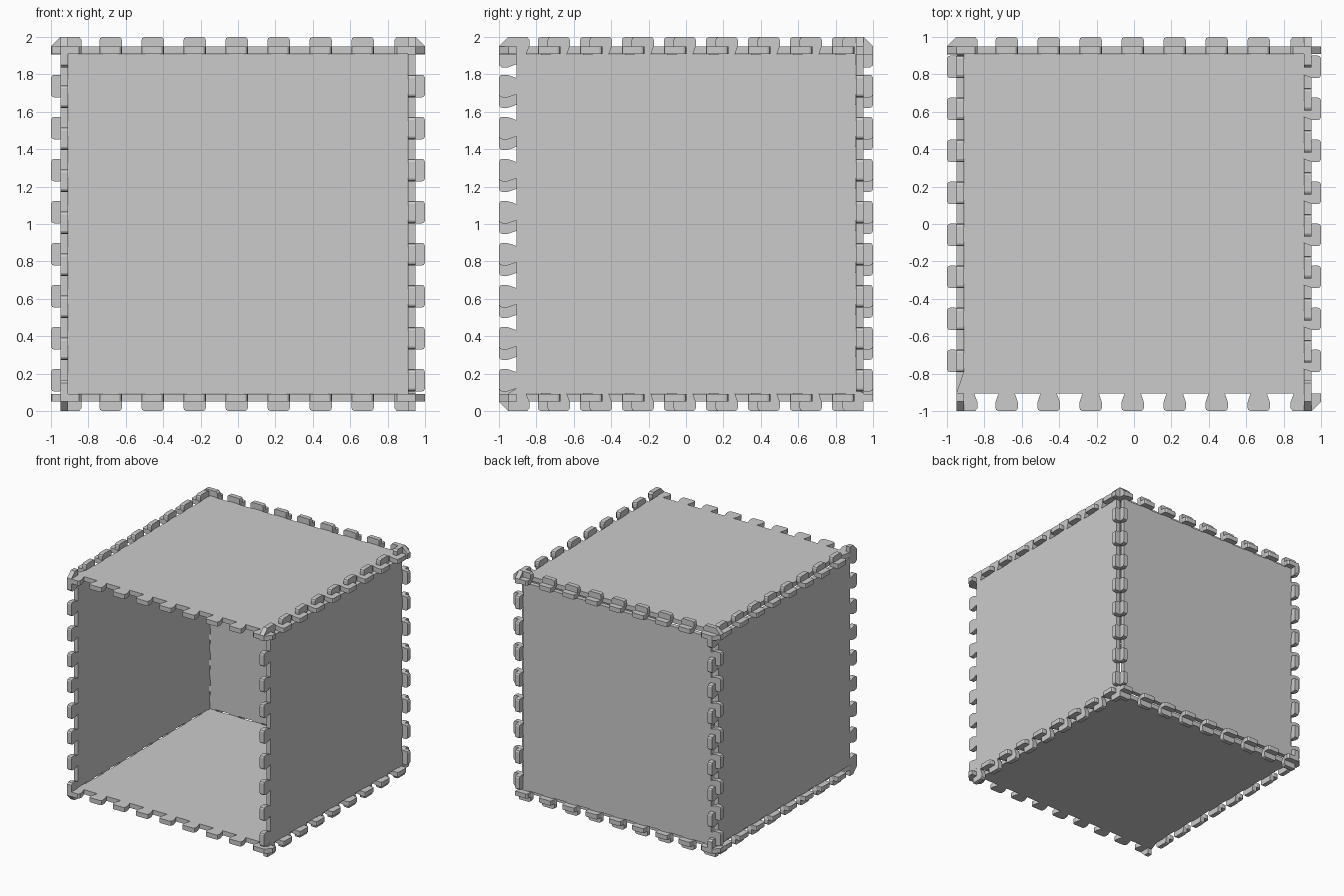
import bpy
import bmesh
from mathutils import Vector

if "Cube" in bpy.data.objects:
    bpy.data.objects.remove(bpy.data.objects["Cube"])

ROOT, STEP, INNER, OUTER = 0.905, 0.2246, 0.91, 0.95

foam = bpy.data.materials.new("grey foam")
foam.use_nodes = True
grey = (0.6, 0.6, 0.6, 1)
foam.diffuse_color = grey
foam.node_tree.nodes["Principled BSDF"].inputs["Base Color"].default_value = grey


def centres(offset, limit):
    """Tab centres along one edge."""
    return [offset + STEP * k for k in range(-4, 5) if abs(offset + STEP * k) < limit]


def edge_points(tabs):
    """Dovetail tabs with rounded tips, as (along, outward) points."""
    half = [(0.043, ROOT), (0.052, 0.93), (0.06, 0.955), (0.06, 0.982),
            (0.056, 0.994), (0.045, 1.0)]
    points = []
    for c in tabs:
        points += [(c - w, d) for w, d in half]
        points += [(c + w, d) for w, d in reversed(half)]
    return points


def corner(sa, sb, mitred):
    """Corner tab, running from the side edge to the end edge."""
    if mitred:
        pts = [(ROOT, ROOT), (1, ROOT), (1, OUTER), (OUTER, 1)]
    else:
        pts = [(OUTER, ROOT), (OUTER, 1)]
    pts += [(0.85, 1), (0.836, 0.985), (0.836, 0.955), (0.855, ROOT)]
    return [(sa * a, sb * b) for a, b in pts]


def outline(q, p, mitres):
    """Walk the tile outline anticlockwise."""
    ends = edge_points(centres(q, 0.8))
    sides = edge_points(centres(p, 0.86))

    def turn(sa, sb):
        return corner(sa, sb, (sa, sb) in mitres)

    pts = [(u, -d) for u, d in ends]
    pts += turn(1, -1)[::-1]
    pts += [(d, u) for u, d in sides]
    pts += turn(1, 1)
    pts += [(u, d) for u, d in reversed(ends)]
    pts += turn(-1, 1)[::-1]
    pts += [(-d, u) for u, d in reversed(sides)]
    pts += turn(-1, -1)
    return pts


def panel(name, axes, side, q, p, mitres):
    """Extrude a tile; axes are the (end edge, side edge, thickness) directions."""
    bm = bmesh.new()
    verts = []
    for a, b in outline(q, p, mitres):
        v = Vector((0, 0, 1))
        v[axes[0]] += a
        v[axes[1]] += b
        v[axes[2]] += side * INNER
        verts.append(bm.verts.new(v))
    face = bm.faces.new(verts)
    grown = bmesh.ops.extrude_face_region(bm, geom=[face])
    shift = Vector((0, 0, 0))
    shift[axes[2]] = side * (OUTER - INNER)
    new = [g for g in grown["geom"] if isinstance(g, bmesh.types.BMVert)]
    bmesh.ops.translate(bm, verts=new, vec=shift)
    bmesh.ops.recalc_face_normals(bm, faces=bm.faces)
    mesh = bpy.data.meshes.new(name)
    bm.to_mesh(mesh)
    bm.free()
    mesh.materials.append(foam)
    bpy.context.collection.objects.link(bpy.data.objects.new(name, mesh))


X, Y, Z = range(3)
# Five interlocking tiles, open at the front
panel("back_panel", (X, Z, Y), 1, -0.007, 0.063, {(-1, 1), (1, 1)})
panel("top_panel", (X, Y, Z), 1, -0.007, -0.058, {(-1, 1), (1, -1)})
panel("bottom_panel", (X, Y, Z), -1, -0.007, -0.058, {(-1, 1), (1, -1)})
panel("left_panel", (Y, Z, X), 1, -0.007, 0.063, {(-1, 1), (1, 1)})
panel("right_panel", (Z, Y, X), -1, 0.007, -0.058, {(1, -1), (-1, -1)})
